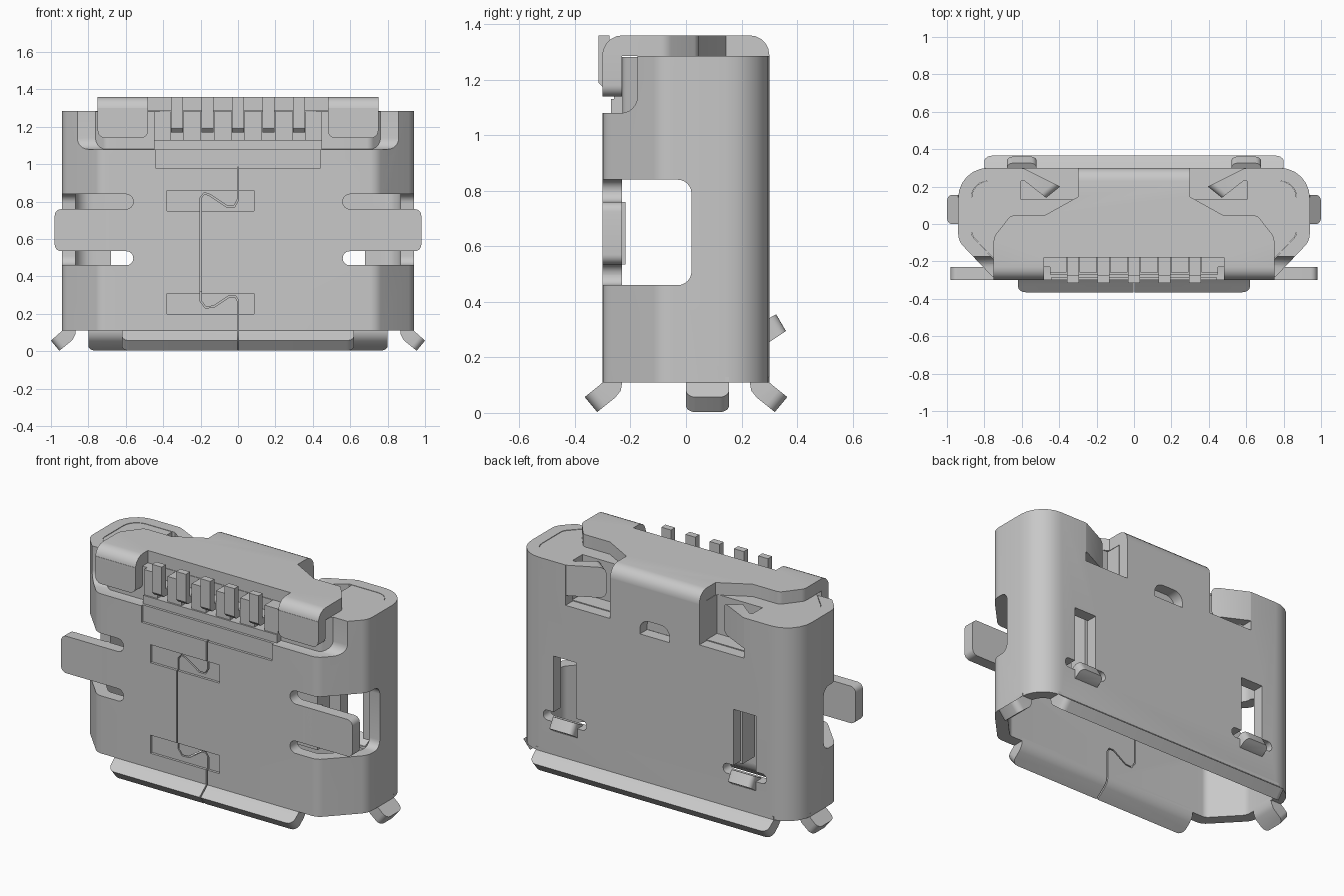
import bpy, bmesh, math
from mathutils import Vector

if "Cube" in bpy.data.objects:
    bpy.data.objects.remove(bpy.data.objects["Cube"], do_unlink=True)

steel = bpy.data.materials.new("plain grey metal")
steel.use_nodes = True
COL = (0.58, 0.58, 0.58, 1)
steel.diffuse_color = COL
steel.node_tree.nodes["Principled BSDF"].inputs["Base Color"].default_value = COL

parts = []


def rounded(pts, seg=6):
    """Polygon with corners (a, b, radius) turned into arcs."""
    out, n = [], len(pts)
    for i in range(n):
        p = Vector(pts[i][:2])
        r = pts[i][2] if len(pts[i]) > 2 else 0
        if r == 0:
            out.append(tuple(p))
            continue
        u = (Vector(pts[i - 1][:2]) - p).normalized()
        v = (Vector(pts[(i + 1) % n][:2]) - p).normalized()
        half = u.angle(v) / 2
        c = p + (u + v).normalized() * (r / math.sin(half))
        s = p + u * (r / math.tan(half)) - c
        e = p + v * (r / math.tan(half)) - c
        turn = math.atan2(s.x * e.y - s.y * e.x, s.dot(e))
        for k in range(seg + 1):
            a = turn * k / seg
            out.append((c.x + s.x * math.cos(a) - s.y * math.sin(a),
                        c.y + s.x * math.sin(a) + s.y * math.cos(a)))
    return out


def prism(name, pts, axis, lo, hi, soft=None, size=0.05):
    """Extrude a 2D outline along an axis; soft picks edges to round."""
    place = {'x': lambda p, t: (t, p[0], p[1]),
             'y': lambda p, t: (p[0], t, p[1]),
             'z': lambda p, t: (p[0], p[1], t)}[axis]
    bm = bmesh.new()
    a = [bm.verts.new(place(p, lo)) for p in pts]
    b = [bm.verts.new(place(p, hi)) for p in pts]
    bm.faces.new(a)
    bm.faces.new(b[::-1])
    for i in range(len(pts)):
        j = (i + 1) % len(pts)
        bm.faces.new((a[i], b[i], b[j], a[j]))
    if soft:
        edges = [e for e in bm.edges if soft(e.verts[0].co, e.verts[1].co)]
        bmesh.ops.bevel(bm, geom=edges, offset=size, segments=5, profile=0.5, affect='EDGES')
    bmesh.ops.recalc_face_normals(bm, faces=bm.faces)
    me = bpy.data.meshes.new(name)
    bm.to_mesh(me)
    bm.free()
    ob = bpy.data.objects.new(name, me)
    bpy.context.collection.objects.link(ob)
    me.materials.append(steel)
    parts.append(ob)
    return ob


def box(name, x0, x1, y0, y1, z0, z1):
    return prism(name, [(x0, y0), (x1, y0), (x1, y1), (x0, y1)], 'z', z0, z1)


def cut(target, cutter, keep=False):
    m = target.modifiers.new("cut", 'BOOLEAN')
    m.operation, m.solver, m.object = 'DIFFERENCE', 'EXACT', cutter
    bpy.context.view_layer.objects.active = target
    bpy.ops.object.modifier_apply(modifier=m.name)
    if not keep:
        parts.remove(cutter)
        bpy.data.objects.remove(cutter, do_unlink=True)


def mx(pts, s):
    return [(p[0] * s, *p[1:]) for p in pts]


def span(s, a, b):
    return sorted((s * a, s * b))


def outline(half):
    return rounded(half + mx(half, -1)[::-1])


# Hollow shell with a tapered front
outer = outline([(0.94, 0.30, 0.16), (0.94, -0.09, 0.10), (0.74, -0.30, 0.08)])
inner = outline([(0.87, 0.23, 0.09), (0.87, -0.06, 0.06), (0.71, -0.23, 0.05)])
shell = prism("shell", outer, 'z', 0.11, 1.285)
cut(shell, prism("hollow", inner, 'z', 0, 1.5))

# Front opening at the top, with rounded lower corners
cut(shell, prism("c", rounded([(-0.5, 1.08), (-0.175, 1.08, 0.06), (-0.175, 1.5), (-0.5, 1.5)]),
                 'x', -1.2, 1.2))

for s in (1, -1):
    # Side window, and slots around the mounting wing
    cut(shell, prism("c", rounded([(-0.5, 0.46), (0.02, 0.46, 0.05), (0.02, 0.84, 0.05), (-0.5, 0.84)]),
                     'x', *span(s, 0.72, 1.2)))
    for z0, z1 in ((0.46, 0.535), (0.76, 0.84)):
        r = (z1 - z0) * 0.49
        cut(shell, prism("c", rounded(mx([(0.56, z0, r), (0.8, z0), (0.8, z1), (0.56, z1, r)], s)),
                         'y', -0.4, -0.15))
    # Rear latch window with cross slot
    cut(shell, box("c", *span(s, 0.53, 0.68), 0.15, 0.4, 0.34, 0.71))
    cut(shell, prism("c", rounded(mx([(0.46, 0.31, 0.028), (0.75, 0.31, 0.028),
                                      (0.75, 0.37, 0.028), (0.46, 0.37, 0.028)], s)), 'y', 0.15, 0.4))
    # Rear notch beside the centre strip
    cut(shell, box("c", *span(s, 0.30, 0.60), 0.15, 0.4, 1.04, 1.5))

# Small rear locking hole
cut(shell, prism("c", rounded([(-0.1, 1.0), (0.1, 1.0), (0.1, 1.09, 0.06), (-0.1, 1.09, 0.06)]),
                 'y', 0.15, 0.4))

# Shallow pressed recesses on the front
for x0, x1, z0, z1 in ((-0.38, 0.085, 0.20, 0.31), (-0.38, 0.085, 0.75, 0.86), (-0.44, 0.44, 0.98, 1.2)):
    cut(shell, box("c", x0, x1, -0.4, -0.285, z0, z1))

# Flared lips at the mouth
lip = [(-0.30, 0.13), (-0.30, 0.11), (-0.315, 0.097), (-0.365, 0.057), (-0.32, 0.003),
       (-0.255, 0.055), (-0.235, 0.08), (-0.23, 0.11), (-0.23, 0.13)]
tip = lambda a, b: a.z < 0.06 and b.z < 0.06 and abs(a.x - b.x) < 1e-4 and max(abs(a.y), abs(b.y)) > 0.36
front_lip = prism("front_lip", lip, 'x', -0.62, 0.62, tip, 0.04)
prism("rear_lip", mx(lip, -1), 'x', -0.80, 0.80, tip, 0.04)

# Interlocking seam cut through the front wall
path = [(0, -0.05), (0, 0.27), (-0.015, 0.295), (-0.045, 0.295), (-0.13, 0.238), (-0.175, 0.235),
        (-0.2, 0.27), (-0.2, 0.82), (-0.18, 0.845), (-0.15, 0.835), (-0.06, 0.775), (-0.02, 0.775),
        (0, 0.81), (0, 0.985)]
left, right = [], []
for i, p in enumerate(path):
    d = (Vector(path[min(i + 1, len(path) - 1)]) - Vector(path[max(i - 1, 0)])).normalized() * 0.004
    left.append((p[0] - d.y, p[1] + d.x))
    right.append((p[0] + d.y, p[1] - d.x))
seam = prism("seam", left + right[::-1], 'y', -0.45, -0.2)
cut(shell, seam, keep=True)
cut(front_lip, seam)

for s, side in ((1, "left"), (-1, "right")):
    # Mounting wing
    prism(side + "_wing", rounded(mx([(0.66, 0.535), (0.98, 0.535, 0.035),
                                      (0.98, 0.76, 0.035), (0.66, 0.76)], s)), 'y', -0.30, -0.23)
    # Flared side tab
    prism(side + "_mouth_tab", mx([(0.87, 0.13), (0.94, 0.13), (0.94, 0.11), (1.0, 0.057), (0.955, 0.003),
                                   (0.885, 0.06), (0.87, 0.09)], s), 'y', 0.0, 0.155,
          lambda a, b: max(a.z, b.z) < 0.058 and abs(a.y - b.y) < 1e-4 and max(abs(a.x), abs(b.x)) > 0.99, 0.035)
    # Outward bent latch tab
    prism(side + "_latch_tab", [(0.23, 0.25), (0.30, 0.255), (0.36, 0.295), (0.325, 0.355), (0.25, 0.315)],
          'x', *span(s, 0.52, 0.68),
          lambda a, b: min(a.z, b.z) > 0.29 and min(a.y, b.y) > 0.32 and abs(a.x - b.x) < 1e-4, 0.03)
    # Inward bent rear corner strip
    prism(side + "_rear_curl", mx([(0.62, 0.30), (0.59, 0.297), (0.395, 0.20), (0.47, 0.14), (0.585, 0.23),
                                   (0.62, 0.23)], s), 'z', 1.10, 1.285,
          lambda a, b: abs(a.z - b.z) < 1e-4 and max(abs(a.x), abs(b.x)) < 0.48, 0.035)
    # Cover lug hooked over the front
    prism(side + "_cover_lug", rounded(mx([(0.48, 1.30), (0.48, 1.14, 0.04), (0.75, 1.14, 0.04), (0.75, 1.30)], s)),
          'y', -0.30, -0.23)

# Folded cover plate
half = [(0.30, 0.30), (0.30, 0.145), (0.48, 0.045), (0.66, 0.045, 0.04), (0.75, -0.07, 0.06),
        (0.75, -0.30), (0.48, -0.30), (0.48, -0.18)]
prism("cover", outline(half), 'z', 1.285, 1.36,
      lambda a, b: min(a.z, b.z) > 1.35 and abs(a.y - b.y) < 1e-4 and abs(a.y) > 0.29, 0.07)

# Insulating body filling the closed end
body = prism("insulator_body", [(x * 0.998, y * 0.998) for x, y in inner], 'z', 1.0, 1.283)
for s in (1, -1):
    cut(body, box("c", *span(s, 0.30, 0.605), 0.13, 0.4, 1.045, 1.5))
cut(body, box("c", -0.45, 0.45, -0.4, -0.18, 1.12, 1.5))
box("insulator_step", -0.45, 0.45, -0.27, -0.17, 1.06, 1.13)
box("contact_tongue", -0.50, 0.50, 0.05, 0.17, 0.32, 1.02)

# Ribs between the contacts
for i, x in enumerate((-0.405, -0.2445, -0.0815, 0.0815, 0.2445, 0.405)):
    w = 0.045 if i in (0, 5) else 0.048
    box(f"insulator_rib_{i + 1}", x - w, x + w, -0.26, -0.17, 1.125, 1.283)

# Contact pins, bent upward
for i in range(5):
    x = (i - 2) * 0.163
    prism(f"contact_pin_{i + 1}", [(-0.16, 1.17), (-0.295, 1.17), (-0.315, 1.19), (-0.315, 1.36),
                                   (-0.275, 1.36), (-0.275, 1.21), (-0.16, 1.21)],
          'x', x - 0.033, x + 0.033)

# Smooth bends, crisp edges
bpy.ops.object.select_all(action='DESELECT')
for ob in parts:
    ob.select_set(True)
bpy.context.view_layer.objects.active = shell
bpy.ops.object.shade_smooth_by_angle(angle=math.radians(30))
